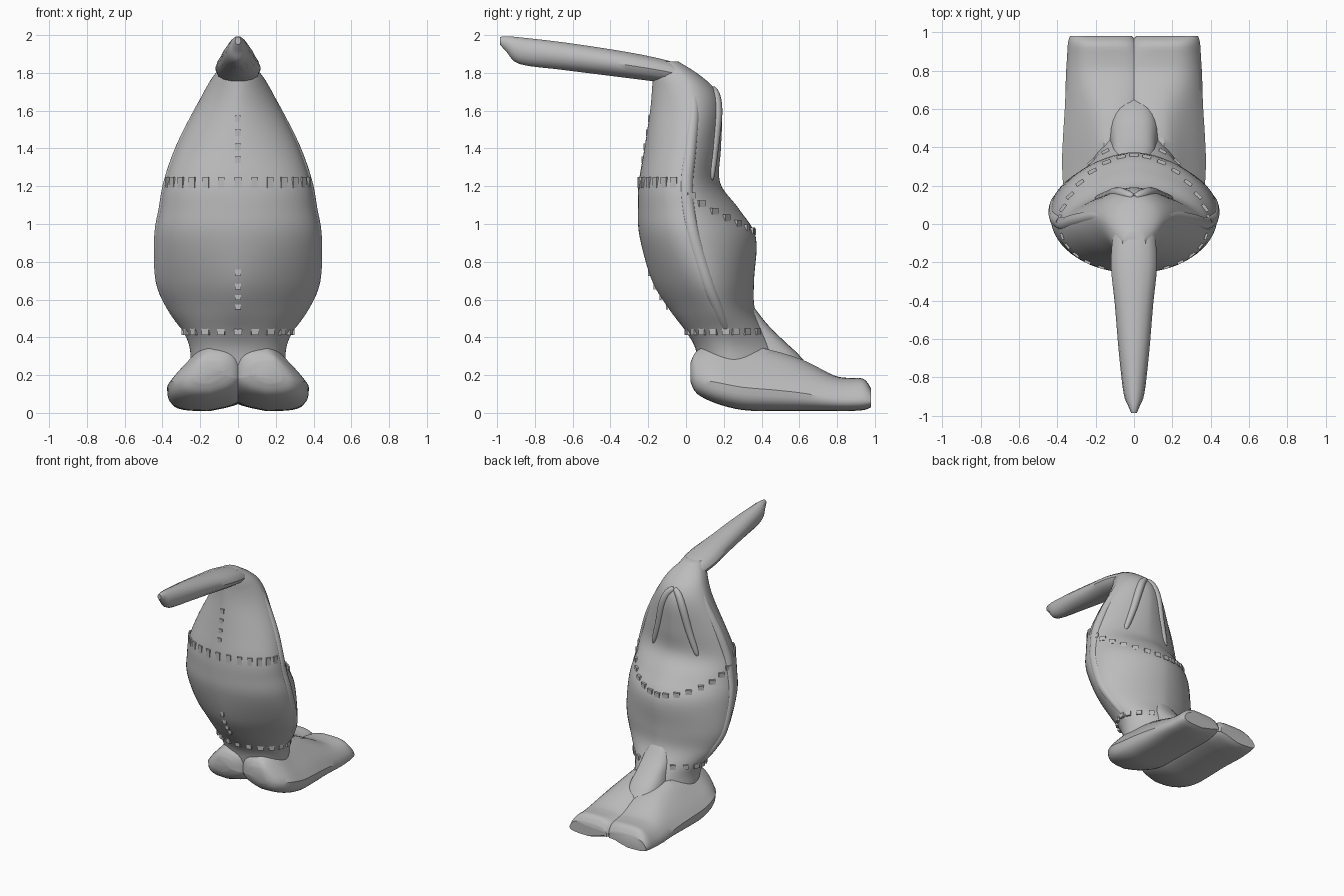
import bpy, bmesh, math
from mathutils import Vector

if "Cube" in bpy.data.objects:
    bpy.data.objects.remove(bpy.data.objects["Cube"], do_unlink=True)

grey = bpy.data.materials.new("plain grey")
grey.use_nodes = True
COLOUR = (0.5, 0.5, 0.5, 1)
grey.diffuse_color = COLOUR
grey.node_tree.nodes["Principled BSDF"].inputs["Base Color"].default_value = COLOUR


def sample(rows, t):
    """Smoothly interpolate a table of section values, t from 0 to 1."""
    f = t * (len(rows) - 1)
    i = min(int(f), len(rows) - 2)
    u = f - i
    a, b, c, d = (rows[min(max(i + k, 0), len(rows) - 1)] for k in (-1, 0, 1, 2))
    return [q + u * ((r - p) / 2 + u * (p - 2.5 * q + 2 * r - s / 2
            + u * (1.5 * (q - r) + (s - p) / 2)))
            for p, q, r, s in zip(a, b, c, d)]


def power(v, n):
    return math.copysign(abs(v) ** (2 / n), v)


def finish(name, bm, angle=35):
    bmesh.ops.recalc_face_normals(bm, faces=bm.faces)
    me = bpy.data.meshes.new(name)
    bm.to_mesh(me)
    bm.free()
    me.materials.append(grey)
    ob = bpy.data.objects.new(name, me)
    bpy.context.collection.objects.link(ob)
    bpy.ops.object.select_all(action="DESELECT")
    ob.select_set(True)
    bpy.context.view_layer.objects.active = ob
    bpy.ops.object.shade_smooth_by_angle(angle=math.radians(angle))
    return ob


def loft(name, point, rings, sides):
    """Skin closed rings given by point(t, angle) and cap both ends."""
    bm = bmesh.new()
    loops = [[bm.verts.new(point(r / rings, math.tau * s / sides))
              for s in range(sides)] for r in range(rings + 1)]
    for lo, hi in zip(loops, loops[1:]):
        for s in range(sides):
            n = (s + 1) % sides
            bm.faces.new((lo[s], lo[n], hi[n], hi[s]))
    bm.faces.new(loops[0])
    bm.faces.new(loops[-1])
    return finish(name, bm)


def mirror(ob):
    ob.modifiers.new("Mirror", "MIRROR")


# Body: height, front y, widest y, back y, half width, front and back roundness
BODY = [
    (0.22, 0.07, 0.26, 0.58, 0.25, 2.2, 1.5),
    (0.34, 0.05, 0.23, 0.50, 0.255, 2.2, 1.5),
    (0.43, 0.00, 0.21, 0.43, 0.29, 2.0, 1.6),
    (0.55, -0.09, 0.16, 0.365, 0.37, 1.6, 1.6),
    (0.70, -0.18, 0.10, 0.36, 0.43, 1.55, 1.7),
    (0.93, -0.245, 0.03, 0.37, 0.435, 1.9, 1.75),
    (1.08, -0.255, 0.00, 0.28, 0.41, 2.0, 1.75),
    (1.22, -0.25, -0.01, 0.18, 0.385, 2.05, 1.7),
    (1.40, -0.22, 0.01, 0.185, 0.325, 1.85, 1.6),
    (1.60, -0.19, 0.03, 0.19, 0.23, 1.7, 1.7),
    (1.71, -0.18, 0.02, 0.155, 0.175, 1.75, 1.8),
    (1.79, -0.175, -0.02, 0.07, 0.125, 2.0, 2.0),
    (1.86, -0.16, -0.10, -0.04, 0.06, 2.0, 2.0),
]


def body_point(t, a):
    z, front, mid, back, w, nf, nb = sample(BODY, t)
    n, depth = (nb, back - mid) if math.sin(a) > 0 else (nf, mid - front)
    return Vector((w * power(math.cos(a), n), mid + depth * power(math.sin(a), n), z))


loft("body", body_point, 60, 64)

# Beak: y, bottom, top, half width
BEAK = [
    (0.04, 1.72, 1.80, 0.09), (-0.06, 1.74, 1.855, 0.11),
    (-0.22, 1.76, 1.895, 0.12), (-0.42, 1.785, 1.93, 0.10),
    (-0.66, 1.815, 1.965, 0.08), (-0.88, 1.845, 1.99, 0.055),
    (-0.95, 1.91, 1.995, 0.03), (-0.985, 1.95, 1.99, 0.015),
]


def beak_point(t, a):
    y, low, high, w = sample(BEAK, t)
    return Vector((w * power(math.cos(a), 2.1),
                   y, (low + high) / 2 + (high - low) / 2 * power(math.sin(a), 2)))


loft("beak", beak_point, 28, 14)

# Feet, joined along the middle: y, bottom, top, inner x, outer x
FOOT = [
    (0.025, 0.16, 0.27, 0.07, 0.23), (0.06, 0.10, 0.33, 0.00, 0.30),
    (0.16, 0.05, 0.37, -0.04, 0.36), (0.30, 0.015, 0.36, -0.06, 0.375),
    (0.46, 0.01, 0.33, -0.06, 0.37), (0.62, 0.01, 0.28, -0.06, 0.36),
    (0.78, 0.01, 0.20, -0.06, 0.355), (0.86, 0.01, 0.185, -0.05, 0.35),
    (0.94, 0.015, 0.18, -0.02, 0.345), (0.98, 0.03, 0.13, 0.01, 0.335),
]


def foot_point(t, a):
    y, low, high, inner, outer = sample(FOOT, t)
    rise = power(math.sin(a), 3)
    across = power(math.cos(a), 3.4)
    x = (inner + outer) / 2 + (outer - inner) / 2 * across
    # Sides lean inward, the top falls outward and the sole arches to the middle
    height = high - low
    z = low + height * (0.35 + (0.65 if rise > 0 else 0.35) * rise)
    if rise > 0:
        x -= 0.3 * rise * height * max(0, across)
        z -= 0.5 * rise * max(0, height - 0.17) * max(0, across)
    else:
        z += 0.04 * max(0, -across)
    return Vector((x, y, z))


mirror(loft("foot", foot_point, 36, 40))

# Tail wedge over the heels: height, back y, half width
TAIL = [(0.18, 0.70, 0.14), (0.30, 0.605, 0.13), (0.38, 0.52, 0.12),
        (0.47, 0.43, 0.11), (0.56, 0.36, 0.08)]


def tail_point(t, a):
    z, back, w = sample(TAIL, t)
    return Vector((w * power(math.cos(a), 2.8),
                   (back + 0.2) / 2 + (back - 0.2) / 2 * power(math.sin(a), 2.8), z))


loft("tail", tail_point, 14, 28)


def tube(name, path, radius, steps=36):
    """A tapered welt that follows a smooth path."""
    def point(t, a):
        p = Vector(sample(path, t))
        d = Vector(sample(path, min(1, t + 0.02))) - Vector(sample(path, max(0, t - 0.02)))
        side = d.cross(Vector((1, 0, 0))).normalized()
        up = side.cross(d).normalized()
        r = radius * (0.4 + 0.6 * math.sin(math.pi * t) ** 0.5 if 0 < t < 1 else 0.4)
        return p + r * (math.cos(a) * side + math.sin(a) * up)
    return loft(name, point, steps, 12)


# Wing edges run down each flank
wing = [tuple(body_point(k / 12, 0) + Vector((-0.03, 0.01, 0))) for k in range(2, 11)]
mirror(tube("wing_edge", wing, 0.04))

# Hood folds at the upper back
hood = [tuple(body_point(t, math.radians(a)) - Vector((0, 0.01, 0))) for t, a in
        ((0.84, 88), (0.80, 72), (0.74, 64), (0.67, 60), (0.59, 56))]
mirror(tube("hood_fold", hood, 0.03))


def stitches(name, points, size):
    """Small raised blocks along a seam."""
    bm = bmesh.new()
    for p, turn in points:
        cube = bmesh.ops.create_cube(bm, size=1)["verts"]
        bmesh.ops.scale(bm, vec=size, verts=cube)
        bmesh.ops.rotate(bm, verts=cube, cent=(0, 0, 0), matrix=turn)
        bmesh.ops.translate(bm, vec=p, verts=cube)
    return finish(name, bm)


def on_body(t, a):
    across = body_point(t, a + 0.03) - body_point(t, a - 0.03)
    return body_point(t, a), across.to_track_quat("X", "Z").to_matrix()


# Seams: waist, back ledge, ankles and front centre line
stitches("waist_seam", [on_body(7 / 12, math.pi + math.pi * k / 14)
                        for k in range(1, 14)], (0.035, 0.012, 0.06))
stitches("back_ledge_seam", [on_body(0.57 - 0.14 * math.sin(math.pi * k / 16), math.pi * k / 16)
                             for k in range(1, 16)], (0.045, 0.018, 0.035))
stitches("ankle_seam", [on_body(2 / 12, math.tau * k / 20)
                        for k in range(20)], (0.04, 0.018, 0.035))
stitches("front_seam", [on_body(t, math.pi * 1.5) for t in
                        (0.26, 0.29, 0.32, 0.35, 0.64, 0.67, 0.70, 0.73)],
         (0.03, 0.01, 0.035))
